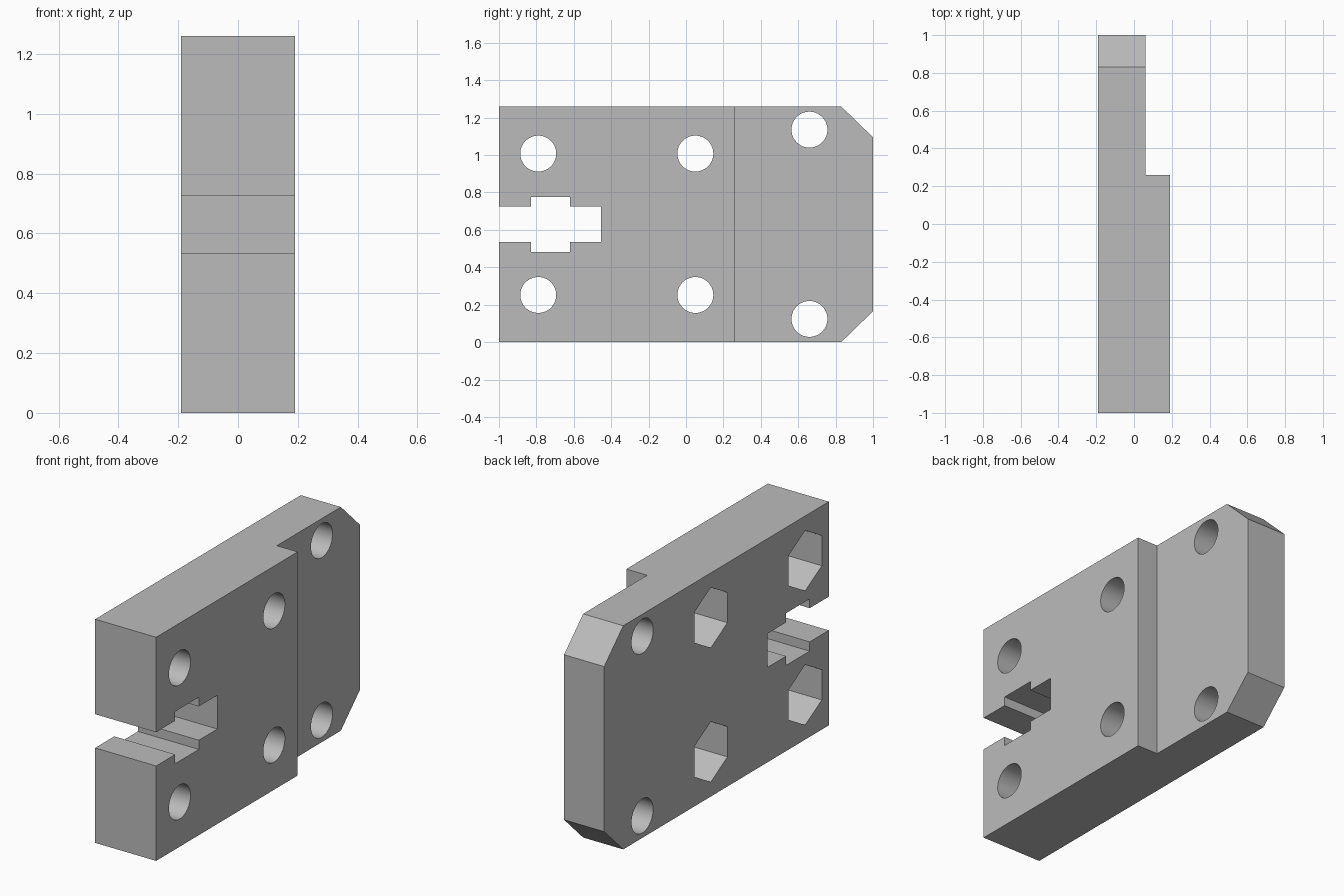
import bpy, bmesh, math
from mathutils import Matrix

old = bpy.data.objects.get("Cube")
if old:
    bpy.data.objects.remove(old, do_unlink=True)

HALF, LENGTH_END, HEIGHT = 0.19, 1.0, 1.26
MID = HEIGHT / 2

grey = bpy.data.materials.new("plain grey")
grey.use_nodes = True
colour = (0.5, 0.5, 0.5, 1)
grey.diffuse_color = colour
grey.node_tree.nodes["Principled BSDF"].inputs["Base Color"].default_value = colour


def prism(name, outline, x0, x1):
    """Extrude a (y, z) outline from x0 to x1."""
    bm = bmesh.new()
    face = bm.faces.new([bm.verts.new((x0, y, z)) for y, z in outline])
    moved = bmesh.ops.extrude_face_region(bm, geom=[face])["geom"]
    bmesh.ops.translate(bm, vec=(x1 - x0, 0, 0),
                        verts=[v for v in moved if isinstance(v, bmesh.types.BMVert)])
    bmesh.ops.recalc_face_normals(bm, faces=bm.faces)
    mesh = bpy.data.meshes.new(name)
    bm.to_mesh(mesh)
    bm.free()
    mesh.materials.append(grey)
    ob = bpy.data.objects.new(name, mesh)
    bpy.context.collection.objects.link(ob)
    return ob


def ring(y, z, radius, sides):
    """Regular polygon with a corner pointing up."""
    return [(y + radius * math.sin(math.tau * i / sides),
             z + radius * math.cos(math.tau * i / sides)) for i in range(sides)]


def cut(body, cutter):
    cutter.hide_render = True
    mod = body.modifiers.new("cut", 'BOOLEAN')
    mod.operation, mod.solver, mod.object = 'DIFFERENCE', 'EXACT', cutter
    bpy.context.view_layer.objects.active = body
    bpy.ops.object.modifier_apply(modifier=mod.name)
    bpy.data.objects.remove(cutter, do_unlink=True)


# Plate outline: upper half with chamfer and stepped slot, mirrored below
upper = [(1.0, 0.465), (0.83, MID), (-1.0, MID), (-1.0, 0.095), (-0.83, 0.095),
         (-0.83, 0.147), (-0.62, 0.147), (-0.62, 0.095), (-0.455, 0.095)]
outline = [(y, MID + h) for y, h in upper] + [(y, MID - h) for y, h in reversed(upper)]
plate = prism("mounting_plate", outline, -HALF, HALF)

# Thinner rear tongue
cut(plate, prism("tongue_recess",
                 [(0.26, -0.1), (1.1, -0.1), (1.1, HEIGHT + 0.1), (0.26, HEIGHT + 0.1)],
                 0.06, 0.3))

# Bolt holes, with hexagonal nut pockets behind the four in the thick part
for side in (-1, 1):
    for y, offset, pocket in ((-0.79, 0.378, True), (0.05, 0.378, True), (0.66, 0.506, False)):
        z = MID + side * offset
        cut(plate, prism("bolt_hole", ring(y, z, 0.096, 64), -0.3, 0.3))
        if pocket:
            cut(plate, prism("nut_pocket", ring(y, z, 0.17, 6), -0.3, -HALF + 0.22))

# Smooth bores, crisp edges elsewhere
bpy.ops.object.select_all(action='DESELECT')
plate.select_set(True)
bpy.context.view_layer.objects.active = plate
bpy.ops.object.shade_smooth_by_angle(angle=math.radians(30))
